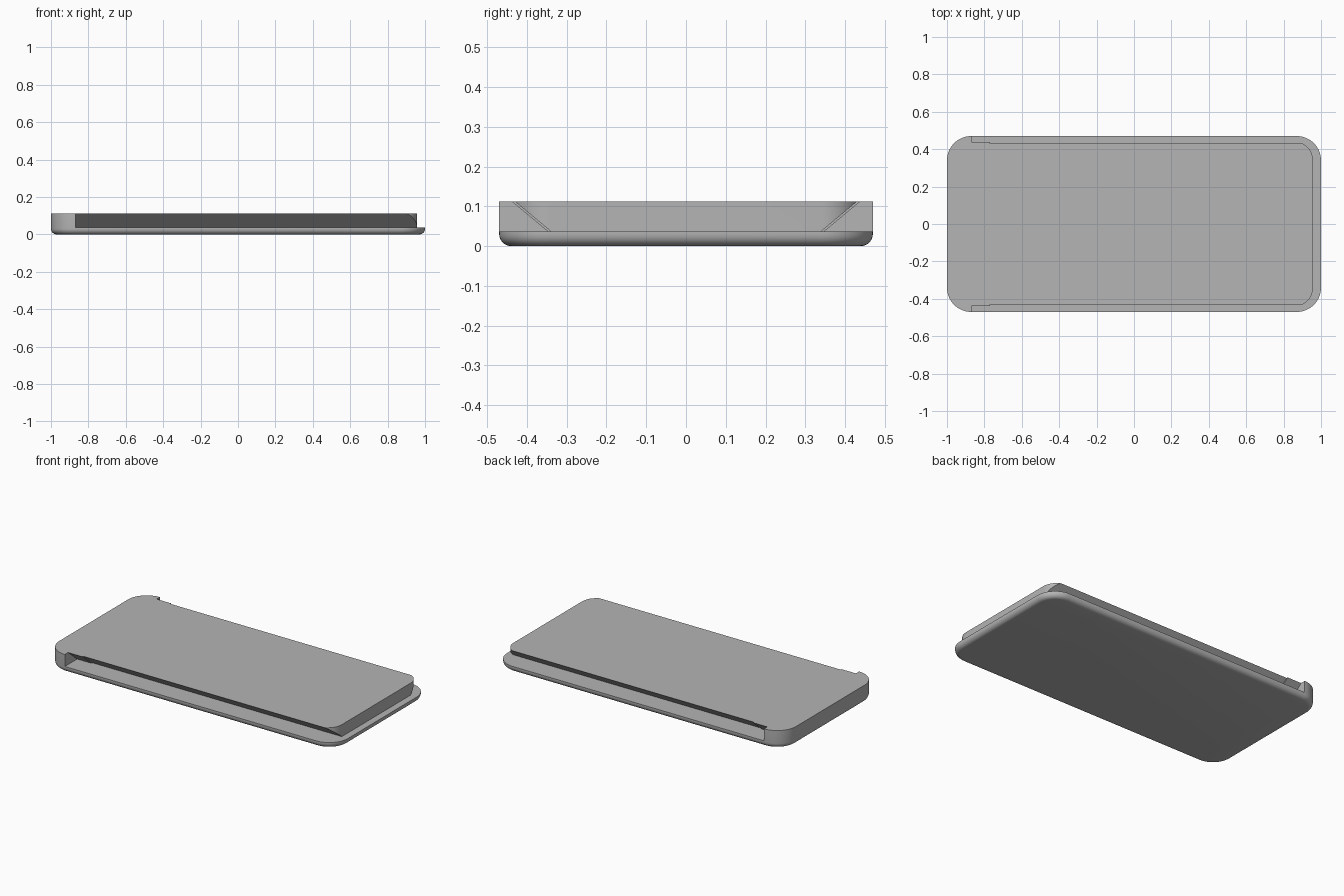
import bpy, bmesh, math

cube = bpy.data.objects.get("Cube")
if cube:
    bpy.data.objects.remove(cube)

HALF_Y, CORNER, FILLET = 0.47, 0.13, 0.03
BASE, TOP = 0.037, 0.112
STOP_X, END_X = -0.87, 0.957

grey = bpy.data.materials.new("plain_grey")
grey.use_nodes = True
grey.diffuse_color = (0.46, 0.46, 0.46, 1)
grey.node_tree.nodes["Principled BSDF"].inputs["Base Color"].default_value = grey.diffuse_color


def rounded_outline(x0, x1, half_y, radius, steps=14):
    pts = []
    corners = [(x1 - radius, half_y - radius), (x0 + radius, half_y - radius),
               (x0 + radius, radius - half_y), (x1 - radius, radius - half_y)]
    for i, (cx, cy) in enumerate(corners):
        for k in range(steps + 1):
            a = math.pi / 2 * (i + k / steps)
            pts.append((cx + radius * math.cos(a), cy + radius * math.sin(a)))
    return pts


def loft(name, rings):
    """Closed solid skinned through rings of equal point count."""
    bm = bmesh.new()
    loops = [[bm.verts.new(p) for p in ring] for ring in rings]
    n = len(loops[0])
    for a, b in zip(loops, loops[1:]):
        for i in range(n):
            j = (i + 1) % n
            bm.faces.new((a[i], a[j], b[j], b[i]))
    bm.faces.new(loops[0])
    bm.faces.new(loops[-1])
    bmesh.ops.recalc_face_normals(bm, faces=bm.faces)
    mesh = bpy.data.meshes.new(name)
    bm.to_mesh(mesh)
    bm.free()
    mesh.materials.append(grey)
    ob = bpy.data.objects.new(name, mesh)
    bpy.context.collection.objects.link(ob)
    return ob


def box(name, x0, x1, y, z0, z1):
    outline = [(x0, -y), (x1, -y), (x1, y), (x0, y)]
    return loft(name, [[(px, py, z) for px, py in outline] for z in (z0, z1)])


def cut(target, cutter):
    mod = target.modifiers.new("cut", 'BOOLEAN')
    mod.operation, mod.solver, mod.object = 'DIFFERENCE', 'EXACT', cutter
    bpy.context.view_layer.objects.active = target
    bpy.ops.object.modifier_apply(modifier=mod.name)
    bpy.data.objects.remove(cutter)


# Full-height body with a rounded lower rim
rings = []
for k in range(7):
    a = math.pi / 2 * k / 6
    inset, z = FILLET * (1 - math.sin(a)), FILLET * (1 - math.cos(a))
    rings.append([(x, y, z) for x, y in
                  rounded_outline(inset - 1, 1 - inset, HALF_Y - inset, CORNER - inset)])
rings.append([(x, y, TOP) for x, y in rounded_outline(-1, 1, HALF_Y, CORNER)])
lid = loft("sliding_lid", rings)

# Ledge around the rounded far end
end_cutter = box("end_cutter", 0.8, 1.2, 0.7, BASE, 0.2)
end_keep = loft("end_keep", [[(x, y, z) for x, y in rounded_outline(0, END_X, 0.44, 0.1)]
                             for z in (0, 0.3)])
cut(end_cutter, end_keep)
cut(lid, end_cutter)

# Undercut side grooves, with a slightly raised catch beside each stop
slope = (0.43 - 0.34) / (TOP - BASE)
for side in (-1, 1):
    for start, raised in ((-0.77, 0), (STOP_X, 0.008)):
        inner = 0.34 + raised
        profile = [(inner, BASE), (0.7, BASE), (0.7, 0.13),
                   (inner + slope * (0.13 - BASE), 0.13)]
        groove = loft("groove_cutter", [[(x, side * y, z) for y, z in profile]
                                        for x in (start, 1.3)])
        cut(lid, groove)

# Smooth curves, crisp edges
bpy.ops.object.select_all(action='DESELECT')
lid.select_set(True)
bpy.context.view_layer.objects.active = lid
bpy.ops.object.shade_smooth_by_angle(angle=math.radians(30))
